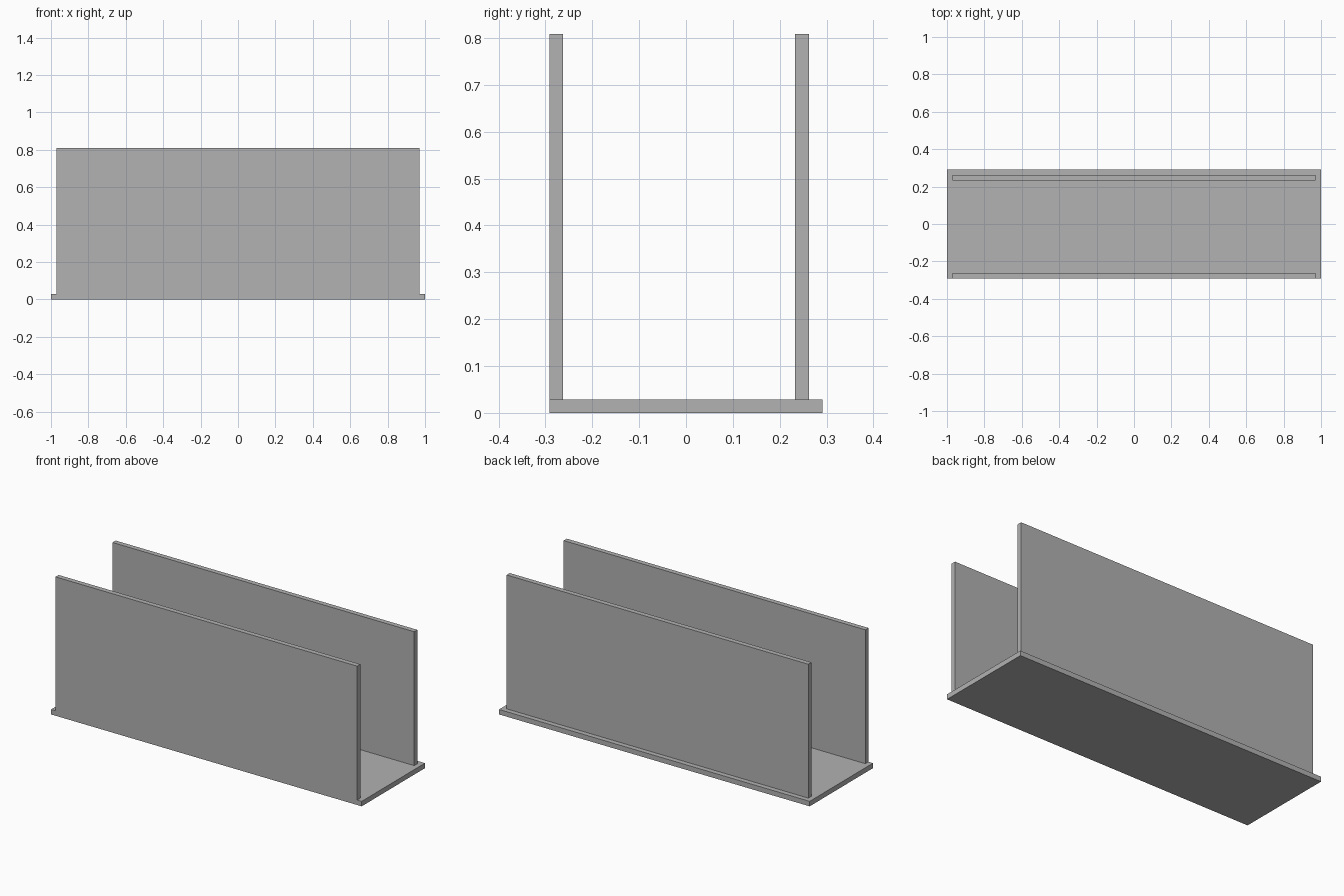
import bpy
import bmesh
from mathutils import Vector

cube = bpy.data.objects.get("Cube")
if cube:
    bpy.data.objects.remove(cube, do_unlink=True)

# Single plain grey for every panel
grey = bpy.data.materials.new("light_grey")
grey.use_nodes = True
colour = (0.445, 0.445, 0.445, 1.0)
grey.diffuse_color = colour
grey.node_tree.nodes["Principled BSDF"].inputs["Base Color"].default_value = colour


def panel(name, low, high):
    """Flat board spanning two opposite corners."""
    low, high = Vector(low), Vector(high)
    bm = bmesh.new()
    bmesh.ops.create_cube(bm, size=1)
    bmesh.ops.scale(bm, vec=high - low, verts=bm.verts)
    mesh = bpy.data.meshes.new(name)
    bm.to_mesh(mesh)
    bm.free()
    mesh.materials.append(grey)
    obj = bpy.data.objects.new(name, mesh)
    obj.location = (low + high) / 2
    bpy.context.collection.objects.link(obj)
    return obj


THICK = 0.029
DEPTH = 0.291      # half depth of the base
WALL = 0.971       # half width of the walls
TOP = 0.808

# Base board
panel("base_board", (-1, -DEPTH, 0), (1, DEPTH, THICK))

# Front wall is flush with the base edge, back wall is set in by one thickness
for name, y in (("front_wall", -DEPTH), ("back_wall", DEPTH - 2 * THICK)):
    panel(name, (-WALL, y, THICK), (WALL, y + THICK, TOP))
